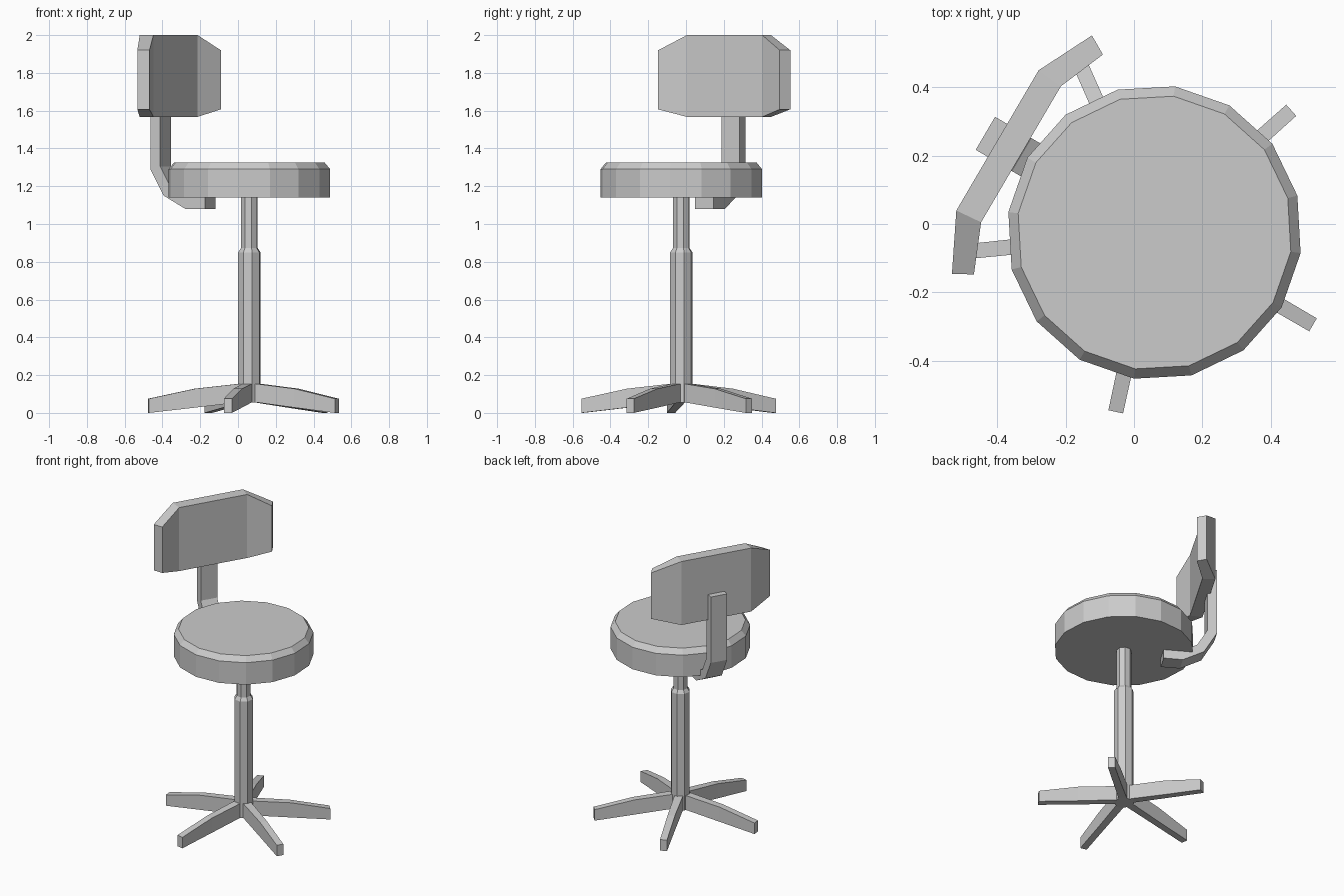
import bpy, bmesh, math
from mathutils import Matrix, Vector

if "Cube" in bpy.data.objects:
    bpy.data.objects.remove(bpy.data.objects["Cube"])

CENTRE = Matrix.Translation((0.06, -0.025, 0))


def loft(name, rings, angle=0.0):
    """Skin a list of equal-length rings, cap both ends, turn about the column axis."""
    bm = bmesh.new()
    vs = [[bm.verts.new(p) for p in ring] for ring in rings]
    n = len(rings[0])
    for a, b in zip(vs, vs[1:]):
        for i in range(n):
            j = (i + 1) % n
            bm.faces.new((a[i], a[j], b[j], b[i]))
    bm.faces.new(vs[0][::-1])
    bm.faces.new(vs[-1])
    bmesh.ops.recalc_face_normals(bm, faces=bm.faces)
    me = bpy.data.meshes.new(name)
    bm.to_mesh(me)
    bm.free()
    ob = bpy.data.objects.new(name, me)
    ob.matrix_world = CENTRE @ Matrix.Rotation(math.radians(angle), 4, 'Z')
    bpy.context.collection.objects.link(ob)
    return ob


def lathe(name, profile, sides, angle):
    rings = [[(r * math.cos(math.tau * i / sides), r * math.sin(math.tau * i / sides), z)
              for i in range(sides)] for r, z in profile]
    return loft(name, rings, angle)


def bar(name, sections, angle):
    """Flat bar: each section is (bottom point, top point, half width) in the r-z plane."""
    rings = [[(lo[0], -w, lo[1]), (lo[0], w, lo[1]), (hi[0], w, hi[1]), (hi[0], -w, hi[1])]
             for lo, hi, w in sections]
    return loft(name, rings, angle)


# Round padded seat with bevelled rim
lathe("seat", [(0.432, 1.14), (0.432, 1.29), (0.403, 1.325)], 16, 14.5)

# Stepped gas-lift column
lathe("column", [(0.061, 0.055), (0.061, 0.85), (0.046, 0.872), (0.046, 1.14)], 8, 14.5)

# Five-star base
for k in range(5):
    bar(f"base_leg_{k + 1}", [((0.0, 0.055), (0.0, 0.155), 0.026),
                              ((0.065, 0.055), (0.065, 0.153), 0.026),
                              ((0.29, 0.028), (0.29, 0.128), 0.023),
                              ((0.537, 0.0), (0.537, 0.075), 0.022)], -30.2 + 72 * k)

# Bent arm carrying the backrest
BACK = 149.6
bar("back_support", [((0.24, 1.08), (0.24, 1.14), 0.056),
                     ((0.36, 1.08), (0.345, 1.14), 0.056),
                     ((0.493, 1.15), (0.45, 1.195), 0.056),
                     ((0.574, 1.29), (0.514, 1.305), 0.056),
                     ((0.574, 1.74), (0.514, 1.74), 0.056)], BACK)

# Backrest: flat centre with two angled, tapered wings
# (outer v, inner v, outer r, inner r, bottom z, top z)
half = [(0.238, 0.231, 0.533, 0.453, 1.567, 2.0),
        (0.405, 0.373, 0.450, 0.394, 1.607, 1.92)]
stations = [(-vo, -vi, *rest) for vo, vi, *rest in half[::-1]] + half
loft("backrest", [[(ro, vo, z0), (ri, vi, z0), (ri, vi, z1), (ro, vo, z1)]
                  for vo, vi, ro, ri, z0, z1 in stations], BACK)
